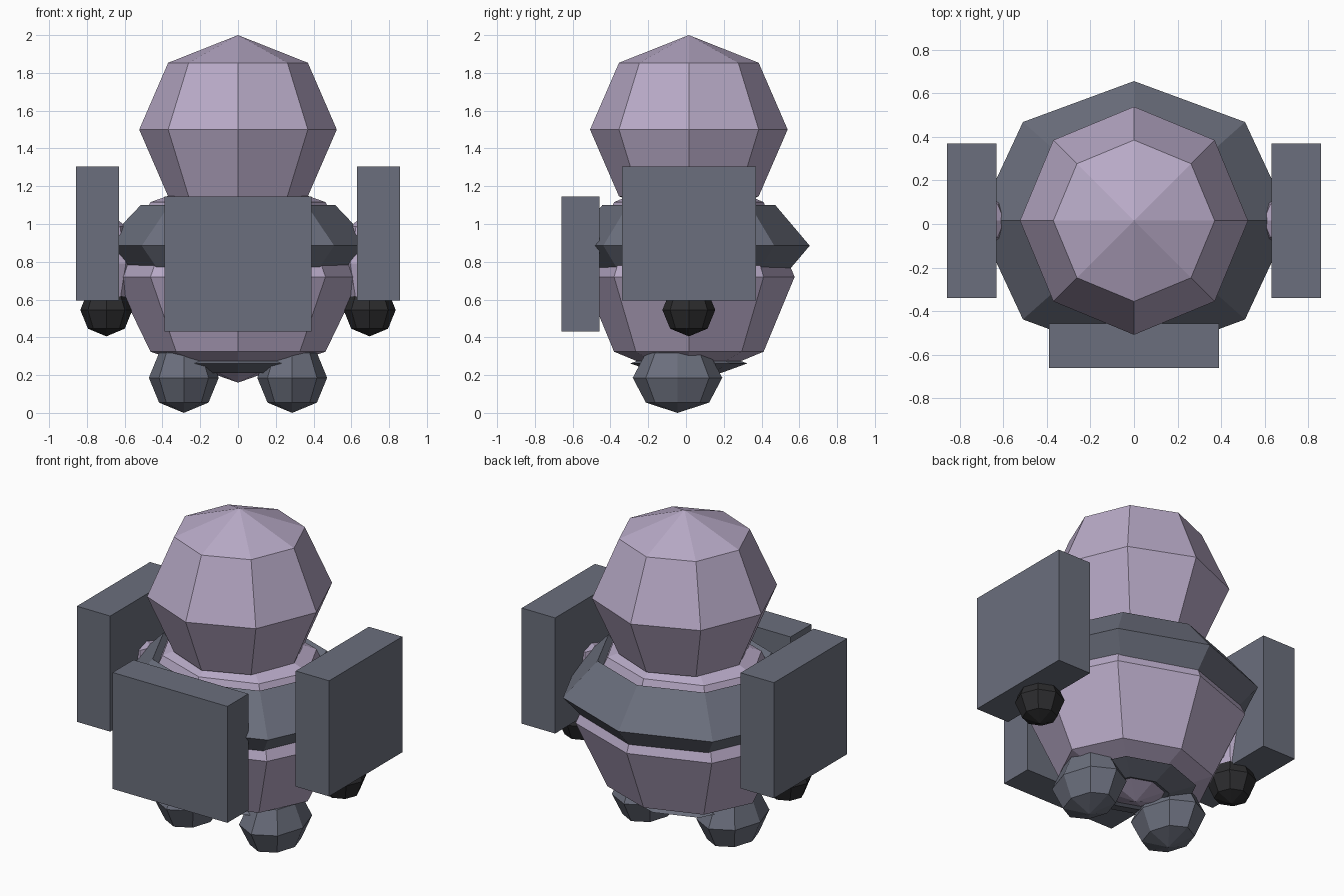
import bpy

if "Cube" in bpy.data.objects:
    bpy.data.objects.remove(bpy.data.objects["Cube"])

CY = 0.015  # body axis sits slightly behind the origin


def material(name, rgb):
    m = bpy.data.materials.new(name)
    lin = [((c / 255 + 0.055) / 1.055) ** 2.4 for c in rgb]
    m.diffuse_color = (*lin, 1)
    m.use_nodes = True
    m.node_tree.nodes["Principled BSDF"].inputs["Base Color"].default_value = m.diffuse_color
    return m


mauve = material("mauve", (184, 170, 199))
slate = material("slate_grey", (107, 111, 125))
black = material("charcoal", (44, 44, 46))


def finish(name, mat):
    ob = bpy.context.object
    ob.name = name
    ob.data.materials.append(mat)
    bpy.ops.object.transform_apply(location=False, rotation=False, scale=True)
    return ob


def ball(name, center, radii, mat):
    """Faceted ball with eight sides and four bands."""
    bpy.ops.mesh.primitive_uv_sphere_add(segments=8, ring_count=4, radius=1, location=center)
    bpy.context.object.scale = radii
    return finish(name, mat)


def ring(name, z, outer, middle, half_height, mat):
    """Eight-sided ring with a diamond section; outer and middle are (x, y) radii."""
    minor = outer[0] - middle[0]
    bpy.ops.mesh.primitive_torus_add(major_segments=8, minor_segments=4,
                                     major_radius=middle[0], minor_radius=minor,
                                     location=(0, CY, z))
    bpy.context.object.scale = (1, outer[1] / outer[0], half_height / minor)
    return finish(name, mat)


def box(name, lo, hi, mat):
    center = [(a + b) / 2 for a, b in zip(lo, hi)]
    bpy.ops.mesh.primitive_cube_add(size=1, location=center)
    bpy.context.object.scale = [b - a for a, b in zip(lo, hi)]
    return finish(name, mat)


# Head and torso
ball("head", (0, CY, 1.5), (0.523, 0.523, 0.5), mauve)
ball("torso", (0, CY, 0.72), (0.655, 0.56, 0.56), mauve)

# Chest belt and lower ring
ring("chest_belt", 0.885, (0.72, 0.64), (0.515, 0.457), 0.215, slate)
ring("lower_ring", 0.262, (0.36, 0.31), (0.20, 0.172), 0.05, slate)

# Chest plate
box("chest_plate", (-0.39, -0.66, 0.43), (0.39, -0.457, 1.145), slate)

# Paired limbs and shoulder plates
for side, s in (("left", -1), ("right", 1)):
    ball(f"{side}_arm", (s * 0.70, CY, 0.79), (0.15, 0.15, 0.28), mauve)
    ball(f"{side}_hand", (s * 0.697, CY, 0.545), (0.138, 0.14, 0.14), black)
    ball(f"{side}_foot", (s * 0.287, -0.045, 0.186), (0.185, 0.237, 0.186), slate)
    xs = sorted((s * 0.63, s * 0.857))
    box(f"{side}_shoulder_plate", (xs[0], -0.34, 0.595), (xs[1], 0.37, 1.305), slate)
